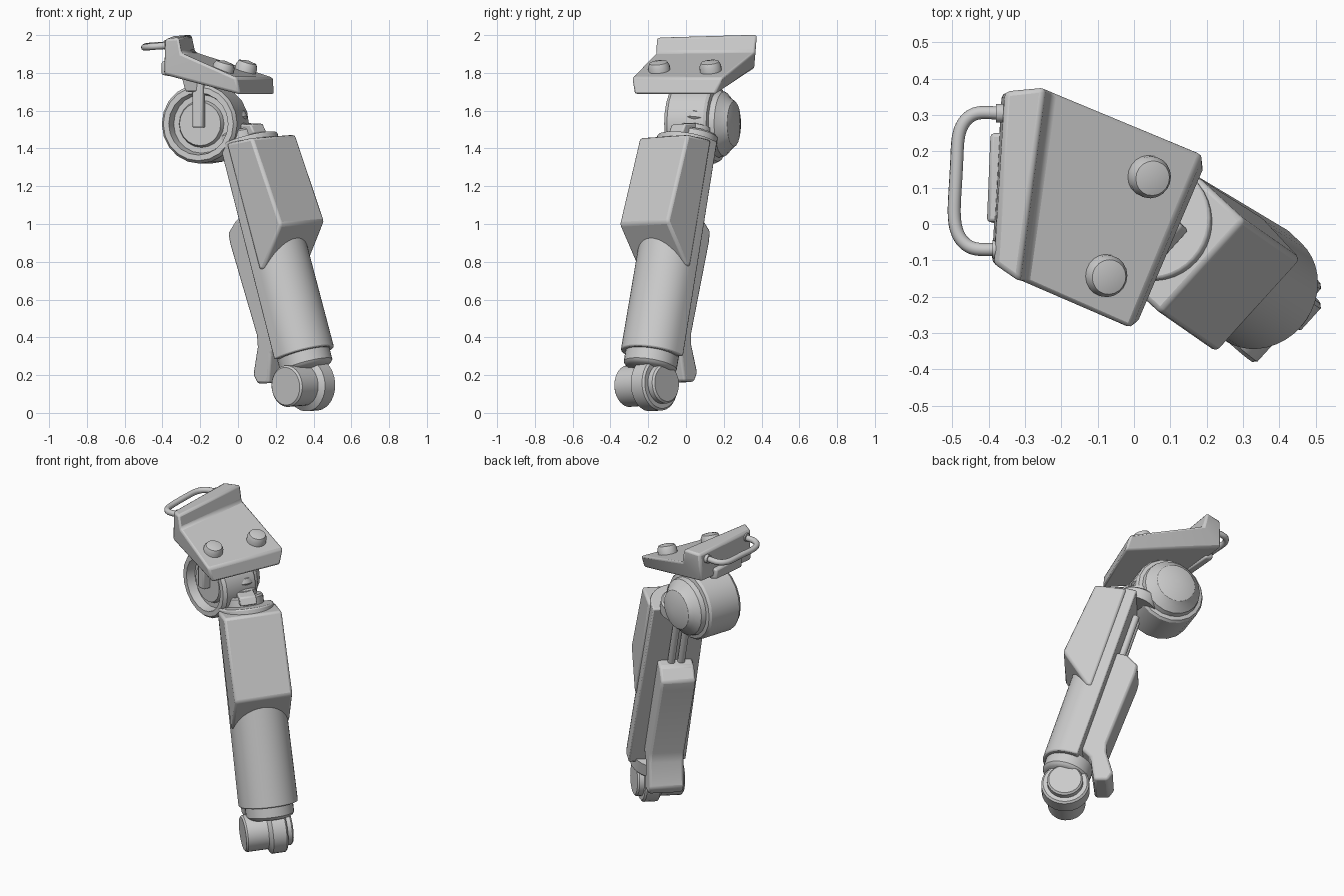
import bpy, bmesh
from math import sin, cos, pi, radians
from mathutils import Matrix, Vector

if "Cube" in bpy.data.objects:
    bpy.data.objects.remove(bpy.data.objects["Cube"])


def frame(origin, z, x_hint):
    """Matrix with local z along z and local x near x_hint."""
    z = Vector(z).normalized()
    x = Vector(x_hint)
    x = (x - z * x.dot(z)).normalized()
    m = Matrix((x, z.cross(x), z)).transposed().to_4x4()
    m.translation = Vector(origin)
    return m


def finish(name, bm, m, bevel):
    bmesh.ops.recalc_face_normals(bm, faces=bm.faces)
    me = bpy.data.meshes.new(name)
    bm.to_mesh(me)
    bm.free()
    ob = bpy.data.objects.new(name, me)
    bpy.context.collection.objects.link(ob)
    ob.matrix_world = m
    bpy.ops.object.select_all(action='DESELECT')
    ob.select_set(True)
    bpy.context.view_layer.objects.active = ob
    bpy.ops.object.shade_smooth_by_angle(angle=radians(32))
    if bevel:
        b = ob.modifiers.new("bevel", 'BEVEL')
        b.width, b.segments, b.limit_method = bevel, 2, 'ANGLE'
        b.angle_limit = radians(32)
    return ob


def loft(name, ring_a, ring_b, m=Matrix(), bevel=0.0):
    bm = bmesh.new()
    a = [bm.verts.new(p) for p in ring_a]
    b = [bm.verts.new(p) for p in ring_b]
    bm.faces.new(a)
    bm.faces.new(b)
    n = len(a)
    for i in range(n):
        j = (i + 1) % n
        bm.faces.new((a[i], a[j], b[j], b[i]))
    return finish(name, bm, m, bevel)


def lathe(name, profile, m, n=32):
    bm = bmesh.new()
    vs = [bm.verts.new((r, 0, h)) for r, h in profile]
    es = [bm.edges.new(p) for p in zip(vs, vs[1:])]
    bmesh.ops.spin(bm, geom=vs + es, cent=(0, 0, 0), axis=(0, 0, 1),
                   angle=2 * pi, steps=n)
    bmesh.ops.remove_doubles(bm, verts=bm.verts, dist=1e-4)
    return finish(name, bm, m, 0)


def side_profile(name, pts, half, m, bevel):
    return loft(name, [(o, -half, s) for o, s in pts],
                [(o, half, s) for o, s in pts], m, bevel)


def tube(name, pts, radius):
    cu = bpy.data.curves.new(name, 'CURVE')
    cu.dimensions, cu.bevel_depth, cu.bevel_resolution = '3D', radius, 4
    cu.use_fill_caps = True
    sp = cu.splines.new('NURBS')
    sp.points.add(len(pts) - 1)
    for p, c in zip(sp.points, pts):
        p.co = (*c, 1)
    sp.use_endpoint_u, sp.order_u = True, 4
    ob = bpy.data.objects.new(name, cu)
    bpy.context.collection.objects.link(ob)


# limb frame: x outward, y across, z up the limb
ARM = frame((0.347, -0.18, 0.308), (-0.2485, 0.158, 0.956), (0.74, -0.67, 0))
shift = Matrix.Translation

# D-shaped limb body, slightly wider at the foot
d = [(0.162 * cos(t), 0.162 * sin(t)) for t in
     [radians(-90 + 180 * i / 20) for i in range(21)]]
d += [(-0.06, 0.162), (-0.06, -0.162)]
loft("limb_body", [(x, y * 1.06, 0) for x, y in d],
     [(x, y, 1.19) for x, y in d], ARM, 0.008)

# bulky upper cover
side_profile("upper_cover", [(0.0, 1.18), (0.185, 1.155), (0.23, 0.66),
                             (0.03, 0.475), (0.0, 0.475)], 0.174, ARM, 0.028)

# rear lever with kicked-out foot
side_profile("rear_lever", [(-0.05, 0.79), (-0.12, 0.79), (-0.2, 0.74),
                            (-0.205, 0.68), (-0.185, 0.17), (-0.2, 0.11),
                            (-0.28, -0.02), (-0.265, -0.075), (-0.185, -0.095),
                            (-0.12, 0.05), (-0.05, 0.09)], 0.104,
             ARM @ shift((0, -0.016, 0)), 0.014)

# piston rods above the lever
for k, w in enumerate((-0.05, 0.01)):
    lathe(f"piston_rod_{k}", [(0, 0.74), (0.022, 0.74), (0.022, 1.1), (0, 1.1)],
          ARM @ shift((-0.075, w, 0)), 12)

# ankle collar and foot roller
lathe("ankle_collar", [(0, -0.1), (0.12, -0.08), (0.135, -0.07), (0.142, -0.06),
                       (0.142, 0.02), (0, 0.02)], ARM)
ROLL = ARM @ shift((-0.028, -0.025, -0.157)) @ Matrix.Rotation(-pi / 2, 4, 'X')
lathe("foot_roller", [(0, -0.145), (0.1, -0.145), (0.11, -0.135), (0.11, -0.01),
                      (0.125, 0), (0.141, 0.01), (0.141, 0.09), (0.13, 0.1),
                      (0.105, 0.1), (0.105, 0.13), (0.095, 0.14), (0, 0.14)], ROLL)

# neck rings and ball joint, set back from the cover
lathe("neck_joint", [(0, 1.17), (0.122, 1.17), (0.122, 1.235), (0.112, 1.245),
                     (0.085, 1.245), (0.085, 1.275), (0.055, 1.285), (0.055, 1.30),
                     (0.075, 1.315), (0.07, 1.345), (0.04, 1.375), (0, 1.385)],
      ARM @ shift((-0.055, -0.005, 0)))
side_profile("neck_ear", [(0.0, 1.2), (0.1, 1.2), (0.09, 1.25), (0.0, 1.28)],
             0.05, ARM, 0.008)
lathe("neck_link", [(0, 0), (0.05, 0), (0.05, 0.2), (0, 0.2)],
      frame((0.0, 0.06, 1.57), (-0.17, 0.07, 0.0), (0, 0, 1)), 16)

# hip drum, recessed on the near end and domed on the far end
DRUM = frame((-0.21, -0.055, 1.53), (0.31, 0.95, 0), (0, 0, 1))
lathe("hip_drum", [(0, 0.03), (0.115, 0.03), (0.125, 0.055), (0.155, 0.055),
                   (0.165, 0), (0.195, 0), (0.21, 0.02), (0.21, 0.22),
                   (0.2, 0.235), (0.178, 0.24), (0.172, 0.27), (0.14, 0.30),
                   (0.12, 0.325), (0, 0.36)], DRUM, 20)

# hanger strap from the plate to the drum
loft("hanger_block", [(x, y, 1.7) for x, y in ((-.28, -.1), (-.19, -.06), (-.15, .06), (-.24, .06))],
     [(x, y, 1.82) for x, y in ((-.31, -.11), (-.18, -.06), (-.13, .08), (-.27, .08))],
     Matrix(), 0.01)
side_profile("hanger_strap", [(-0.02, -0.02), (-0.02, 0.035), (0.25, 0.035), (0.25, -0.02)],
             0.03, DRUM, 0.01)

# top plate with a raised back ridge
near = [(0.01, -0.275, 1.685), (-0.01, -0.29, 1.775), (-0.3, -0.162, 1.905),
        (-0.315, -0.16, 1.988), (-0.385, -0.11, 1.98), (-0.392, -0.105, 1.79)]
far = [(0.195, 0.155, 1.685), (0.19, 0.195, 1.775), (-0.225, 0.368, 1.91),
       (-0.245, 0.377, 2.003), (-0.355, 0.365, 1.993), (-0.365, 0.36, 1.82)]
bm = bmesh.new()
loops = [[bm.verts.new(p) for p in r] for r in (near, far)]
for r in loops:
    bm.faces.new((r[0], r[1], r[2], r[5]))
    bm.faces.new((r[2], r[3], r[4], r[5]))
for i in range(6):
    j = (i + 1) % 6
    bm.faces.new((loops[0][i], loops[0][j], loops[1][j], loops[1][i]))
finish("top_plate", bm, Matrix(), 0.014)
loft("plate_back_pad", [(-.405, .005, z) for z in (1.79, 1.86)] + [(-.35, .005, z) for z in (1.87, 1.78)],
     [(-.395, .25, z) for z in (1.8, 1.86)] + [(-.34, .25, z) for z in (1.87, 1.79)],
     Matrix(), 0.01)

# studs on the plate
for k, (x, y, z) in enumerate(((0.042, 0.13, 1.822), (-0.078, -0.142, 1.82))):
    lathe(f"plate_stud_{k}", [(0, -0.03), (0.058, -0.03), (0.058, 0.015),
                              (0.048, 0.036), (0, 0.046)],
          frame((x, y, z), (0.26, -0.11, 0.96), (1, 0, 0)), 20)

# grab handle and its sockets
tube("grab_handle", [(-.35, .305, 1.95), (-.39, .305, 1.947), (-.44, .315, 1.945),
                     (-.485, .265, 1.94), (-.487, .19, 1.94), (-.492, .1, 1.938),
                     (-.497, .03, 1.935), (-.49, -.03, 1.935), (-.45, -.075, 1.94),
                     (-.40, -.07, 1.943), (-.36, -.07, 1.945)], 0.018)
for k, y in enumerate((0.305, -0.07)):
    lathe(f"handle_socket_{k}", [(0, 0), (0.026, 0), (0.026, 0.03), (0, 0.03)],
          frame((-0.35 - 0.01 * k, y, 1.947), (-1, 0, 0), (0, 0, 1)), 16)
